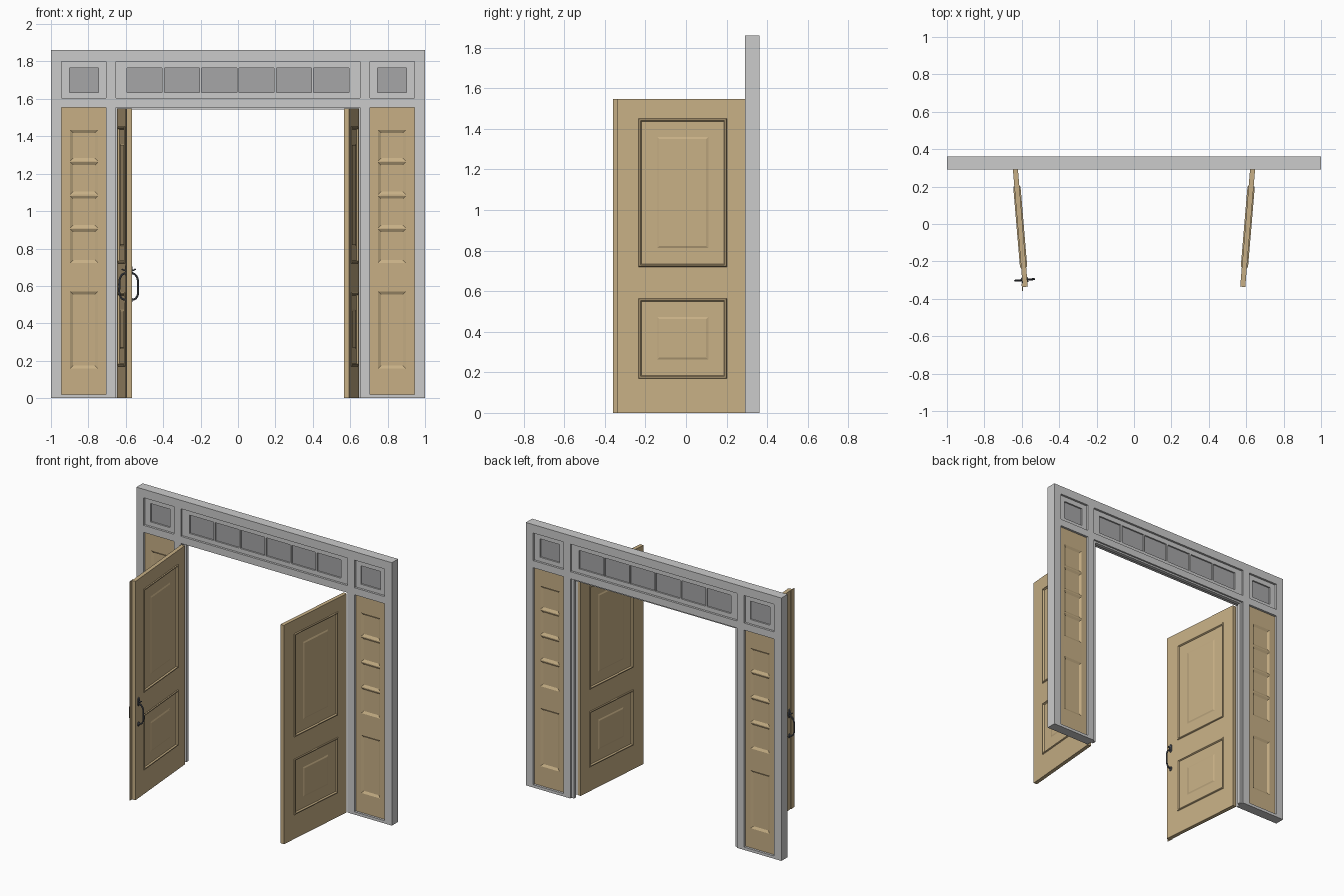
import bpy, bmesh, math
from mathutils import Matrix, Vector

if "Cube" in bpy.data.objects:
    bpy.data.objects.remove(bpy.data.objects["Cube"])


def material(name, rgb):
    m = bpy.data.materials.new(name)
    m.diffuse_color = (*rgb, 1)
    m.use_nodes = True
    m.node_tree.nodes["Principled BSDF"].inputs["Base Color"].default_value = m.diffuse_color
    return m


FRAME = material("painted_frame", (0.60, 0.60, 0.60))
GLASS = material("grey_glass", (0.38, 0.38, 0.39))
WOOD = material("tan_wood", (0.57, 0.43, 0.235))
METAL = material("dark_metal", (0.09, 0.10, 0.12))


def finish(name, bm, mats, matrix=None):
    me = bpy.data.meshes.new(name)
    bm.to_mesh(me)
    bm.free()
    ob = bpy.data.objects.new(name, me)
    bpy.context.collection.objects.link(ob)
    for m in mats:
        me.materials.append(m)
    if matrix:
        ob.matrix_world = matrix
    return ob


def slab(name, xs, zs, y0, y1, mats, hole=None, panel=None, steps=(), inner=0, matrix=None):
    """Gridded slab; 'hole' cells are left out, 'panel' cells are inset on both sides."""
    bm = bmesh.new()
    v = [[bm.verts.new((x, y0, z)) for x in xs] for z in zs]
    for j in range(len(zs) - 1):
        for i in range(len(xs) - 1):
            c = ((xs[i] + xs[i + 1]) / 2, (zs[j] + zs[j + 1]) / 2)
            if not (hole and hole(*c)):
                bm.faces.new((v[j][i], v[j][i + 1], v[j + 1][i + 1], v[j + 1][i]))
    loose = [w for w in bm.verts if not w.link_faces]
    bmesh.ops.delete(bm, geom=loose, context='VERTS')
    base = bm.faces[:]
    ext = bmesh.ops.extrude_face_region(bm, geom=base, use_keep_orig=True)
    bmesh.ops.translate(bm, vec=(0, y1 - y0, 0),
                        verts=[g for g in ext["geom"] if isinstance(g, bmesh.types.BMVert)])
    bmesh.ops.recalc_face_normals(bm, faces=bm.faces[:])
    if panel:
        cells = []
        for f in bm.faces:
            c = f.calc_center_median()
            if abs(f.normal.y) > 0.9 and panel(c.x, c.z):
                cells.append(f)
        for t, d in steps:
            bmesh.ops.inset_individual(bm, faces=cells, thickness=t, depth=d, use_even_offset=True)
        for f in cells:
            f.material_index = inner
    return finish(name, bm, mats, matrix)


def box(name, lo, hi, mat, matrix=None):
    return slab(name, [lo[0], hi[0]], [lo[2], hi[2]], lo[1], hi[1], [mat], matrix=matrix)


# Main surround with openings for the doorway, side panels and transoms
YF, YB = 0.292, 0.362
bays = lambda x, z: (0.707 < abs(x) < 0.943 and (0.02 < z < 1.55 or 1.605 < z < 1.80))
slab("door_surround", [-1, -0.943, -0.707, -0.652, 0.652, 0.707, 0.943, 1],
     [0, 0.02, 1.555, 1.605, 1.80, 1.86], YF, YB, [FRAME],
     hole=lambda x, z: bays(x, z) or (abs(x) < 0.652 and (z < 1.555 or 1.605 < z < 1.80)))

# Transom over the doors: six panes
xs = [-0.652]
for k in range(6):
    xs += [-0.594 + 0.1997 * k, -0.594 + 0.1997 * k + 0.1885]
xs.append(0.652)
is_pane = lambda x, z: 1.635 < z < 1.765 and any(
    -0.594 + 0.1997 * k < x < -0.4055 + 0.1997 * k for k in range(6))
slab("transom", xs, [1.605, 1.635, 1.765, 1.80], YF + 0.015, YB - 0.015, [FRAME, GLASS],
     panel=is_pane, steps=[(0.0002, -0.01)], inner=1)

for side, s in (("left", -1), ("right", 1)):
    cols = sorted(s * x for x in (0.707, 0.746, 0.90, 0.943))
    mid = lambda x: 0.746 < abs(x) < 0.90
    # Small corner transom
    slab(side + "_corner_transom", cols, [1.605, 1.635, 1.765, 1.80], YF + 0.015, YB - 0.015,
         [FRAME, GLASS], panel=lambda x, z: mid(x) and 1.635 < z < 1.765,
         steps=[(0.0002, -0.01)], inner=1)
    # Wooden side panel with five sunk fields
    spans = [(0.155, 0.573), (0.72, 0.907), (0.907, 1.085), (1.085, 1.265), (1.265, 1.437)]
    rows = [0.02, 0.155, 0.573, 0.72, 0.907, 1.085, 1.265, 1.437, 1.555]
    slab(side + "_side_panel", cols, rows, YF + 0.016, YB - 0.016, [WOOD],
         panel=lambda x, z: mid(x) and any(a < z < b for a, b in spans),
         steps=[(0.003, 0), (0.016, -0.009)])
    # Door stop on the jamb
    a, b = sorted((s * 0.652, s * 0.632))
    box(side + "_door_stop", (a, 0.325, 0), (b, 0.35, 1.555), FRAME)
box("head_stop", (-0.632, 0.325, 1.543), (0.632, 0.35, 1.555), FRAME)

# Doors, swung open, each with two moulded and raised panels
LENGTH, HALF = 0.63, 0.0135
ANGLE = math.radians(4.8)
for side, s in (("left", -1), ("right", 1)):
    place = Matrix.Translation((s * 0.634, 0.292, 0)) @ Matrix.Rotation(-math.pi / 2 - s * ANGLE, 4, 'Z')
    slab(side + "_door", [0, 0.09, 0.527, LENGTH], [0, 0.17, 0.565, 0.72, 1.452, 1.548],
         -HALF, HALF, [WOOD], matrix=place,
         panel=lambda x, z: 0.09 < x < 0.527 and (0.17 < z < 0.565 or 0.72 < z < 1.452),
         steps=[(0.003, 0.006), (0.007, 0), (0.005, -0.010), (0.077, 0), (0.010, 0.004)])
    if side == "left":
        # Meeting strip along the free edge
        box("meeting_strip", (LENGTH - 0.02, -HALF - 0.005, 0), (LENGTH + 0.022, -HALF, 1.548), WOOD, place)
        left_place = place


# Handles on both faces of the left door
def tube(name, points, radius, matrix):
    cu = bpy.data.curves.new(name, 'CURVE')
    cu.dimensions = '3D'
    cu.bevel_depth = radius
    cu.bevel_resolution = 2
    cu.resolution_u = 5
    cu.use_fill_caps = True
    sp = cu.splines.new('BEZIER')
    sp.bezier_points.add(len(points) - 1)
    for bp, p in zip(sp.bezier_points, points):
        bp.co = p
        bp.handle_left_type = bp.handle_right_type = 'AUTO'
    cu.materials.append(METAL)
    ob = bpy.data.objects.new(name, cu)
    bpy.context.collection.objects.link(ob)
    ob.matrix_world = matrix
    bpy.ops.object.select_all(action='DESELECT')
    ob.select_set(True)
    bpy.context.view_layer.objects.active = ob
    bpy.ops.object.convert(target='MESH')
    bpy.ops.object.shade_smooth_by_angle()


HX = LENGTH - 0.037
for label, s in (("outer", -1), ("inner", 1)):
    y = lambda d: s * (HALF + d)
    tube(label + "_grip", [(HX, y(0.0), 0.525), (HX, y(0.026), 0.535), (HX, y(0.037), 0.595),
                           (HX, y(0.026), 0.655), (HX, y(0.0), 0.672)], 0.0055, left_place)
    tube(label + "_thumb_latch", [(HX, y(0.0), 0.682), (HX, y(0.012), 0.684), (HX, y(0.024), 0.69)],
         0.004, left_place)
    for part, z, r, squash in (("lower", 0.525, 0.013, 1.3), ("upper", 0.683, 0.015, 2.2)):
        bm = bmesh.new()
        bmesh.ops.create_cone(bm, cap_ends=True, segments=20, radius1=r, radius2=r * 0.8, depth=0.006,
                              matrix=Matrix.Translation((HX, y(0.002), z)) @ Matrix.Diagonal((1, 1, squash, 1))
                              @ Matrix.Rotation(-s * math.pi / 2, 4, 'X'))
        finish(label + "_" + part + "_rosette", bm, [METAL], left_place)
